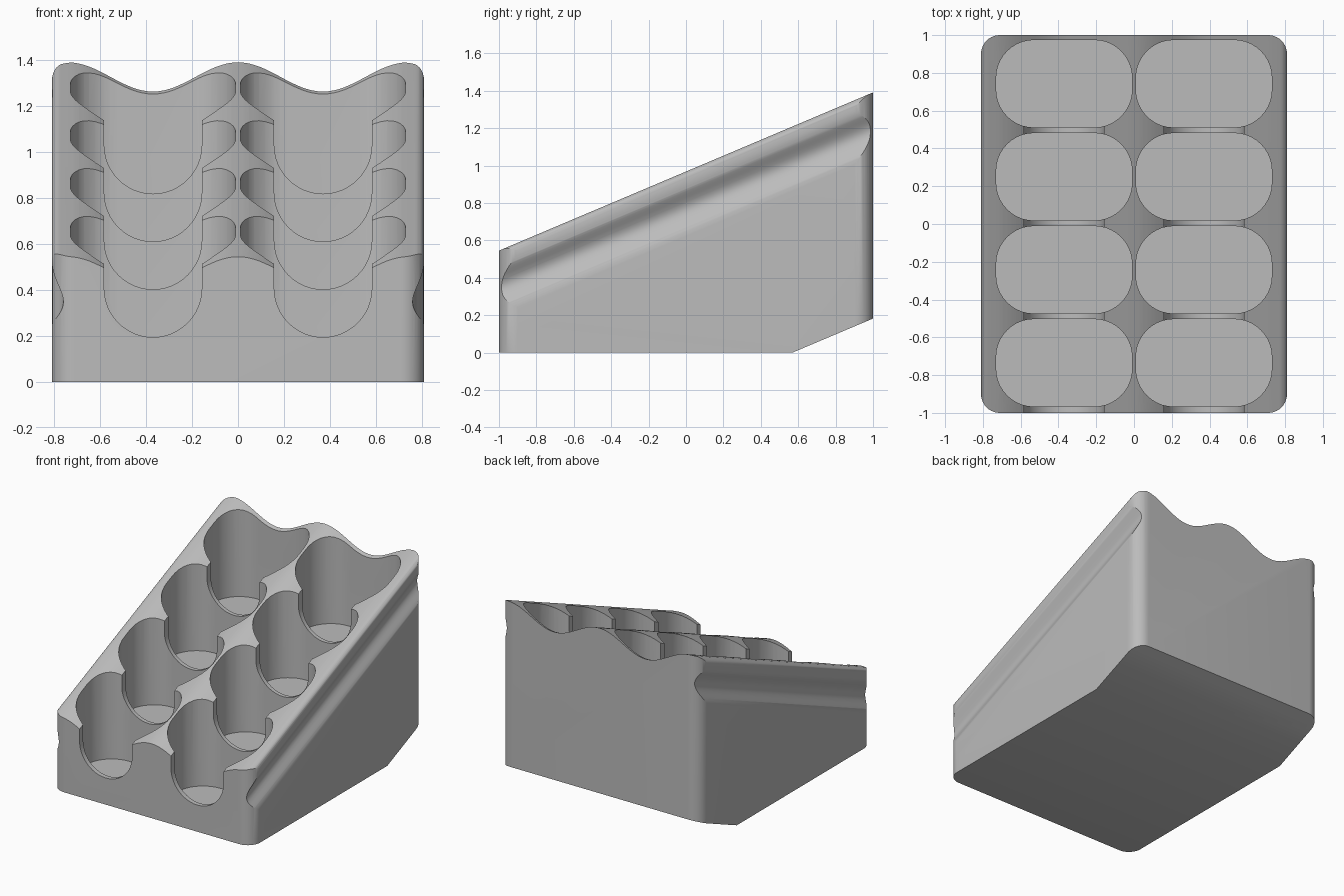
import bpy, bmesh, math
from mathutils import Vector

cube = bpy.data.objects.get("Cube")
if cube:
    bpy.data.objects.remove(cube, do_unlink=True)

SLOPE = 0.423            # rise of the stepped top per unit of depth
HALF_W, HALF_D = 0.81, 1.0
RIDGE = 0.545            # ridge height at the front face
LANE = 0.37              # distance of each pocket lane from the middle

grey = bpy.data.materials.new("plain grey")
grey.use_nodes = True
grey.diffuse_color = (0.5, 0.5, 0.5, 1)
grey.node_tree.nodes["Principled BSDF"].inputs["Base Color"].default_value = (0.5, 0.5, 0.5, 1)


def prism(name, outline, sweep):
    """Closed outline of 3D points pushed along a vector."""
    bm = bmesh.new()
    face = bm.faces.new([bm.verts.new(p) for p in outline])
    moved = bmesh.ops.extrude_face_region(bm, geom=[face])["geom"]
    verts = [g for g in moved if isinstance(g, bmesh.types.BMVert)]
    bmesh.ops.translate(bm, vec=Vector(sweep), verts=verts)
    bmesh.ops.recalc_face_normals(bm, faces=bm.faces)
    mesh = bpy.data.meshes.new(name)
    bm.to_mesh(mesh)
    bm.free()
    mesh.materials.append(grey)
    obj = bpy.data.objects.new(name, mesh)
    bpy.context.collection.objects.link(obj)
    return obj


def rounded_rect(cx, cy, hw, hd, r, z, steps):
    pts = []
    for i, (sx, sy) in enumerate([(1, 1), (-1, 1), (-1, -1), (1, -1)]):
        for k in range(steps + 1):
            a = math.pi / 2 * (i + k / steps)
            pts.append((cx + sx * (hw - r) + r * math.cos(a),
                        cy + sy * (hd - r) + r * math.sin(a), z))
    return pts


def combine(target, cutter, operation):
    mod = target.modifiers.new(operation.lower(), "BOOLEAN")
    mod.operation = operation
    mod.solver = "EXACT"
    mod.object = cutter
    bpy.context.view_layer.objects.active = target
    bpy.ops.object.modifier_apply(modifier=mod.name)
    bpy.data.objects.remove(cutter, do_unlink=True)


# Cross-section: wavy top, soft shoulders and a shallow grip groove per side
def side_profile():
    pts = []
    r = 0.04
    for k in range(7):
        a = math.pi / 2 * (1 - k / 6)
        pts.append((HALF_W - r + r * math.cos(a), r * math.sin(a) - r))
    for k in range(25):
        t = k / 24
        pts.append((HALF_W - 0.025 * (1 - math.cos(math.tau * t)), -0.06 - 0.285 * t))
    pts.append((HALF_W, -RIDGE - 0.664))
    return pts


right = side_profile()
left = [(-x, z) for x, z in reversed(right)]
wave = []
for k in range(65):
    x = 2 * LANE * (k / 32 - 1)
    wave.append((x, -0.0635 * (1 - math.cos(math.pi * x / LANE))))
y0 = -1.2
base = RIDGE + SLOPE * (y0 + HALF_D)
section = [(x, y0, base + z) for x, z in right + left + wave]

# Body: upright rounded block trimmed to the sloping section
body = prism("sloped_rack_body", rounded_rect(0, 0, HALF_W, HALF_D, 0.1, 0, 10), (0, 0, 2))
trim = prism("slope_trim", section, (0, 2.4, 2.4 * SLOPE))
combine(body, trim, "INTERSECT")

# Pockets in four rising rows and two lanes, each with a U-shaped front opening
U_R = 0.2125
for row in range(4):
    cy = -0.735 + 0.4925 * row
    low = 0.195 + 0.208 * row
    front = cy - 0.2315
    for side in (-1, 1):
        cx = side * LANE
        pocket = prism("pocket_cutter",
                       rounded_rect(cx, cy, 0.36, 0.2315, 0.2, low - 0.11, 10), (0, 0, 2))
        combine(body, pocket, "DIFFERENCE")
        start = front - 0.06
        arc = [math.pi * (1 + k / 24) for k in range(25)]
        u_shape = [(cx + U_R * math.cos(a), start, low + U_R + U_R * math.sin(a)) for a in arc]
        u_shape += [(cx + U_R, start, low + 1.5), (cx - U_R, start, low + 1.5)]
        opening = prism("opening_cutter", u_shape, (0, 0.22, 0))
        combine(body, opening, "DIFFERENCE")

# Smooth curves, crisp rims
bpy.ops.object.select_all(action="DESELECT")
body.select_set(True)
bpy.context.view_layer.objects.active = body
bpy.ops.object.shade_smooth_by_angle(angle=math.radians(30))
